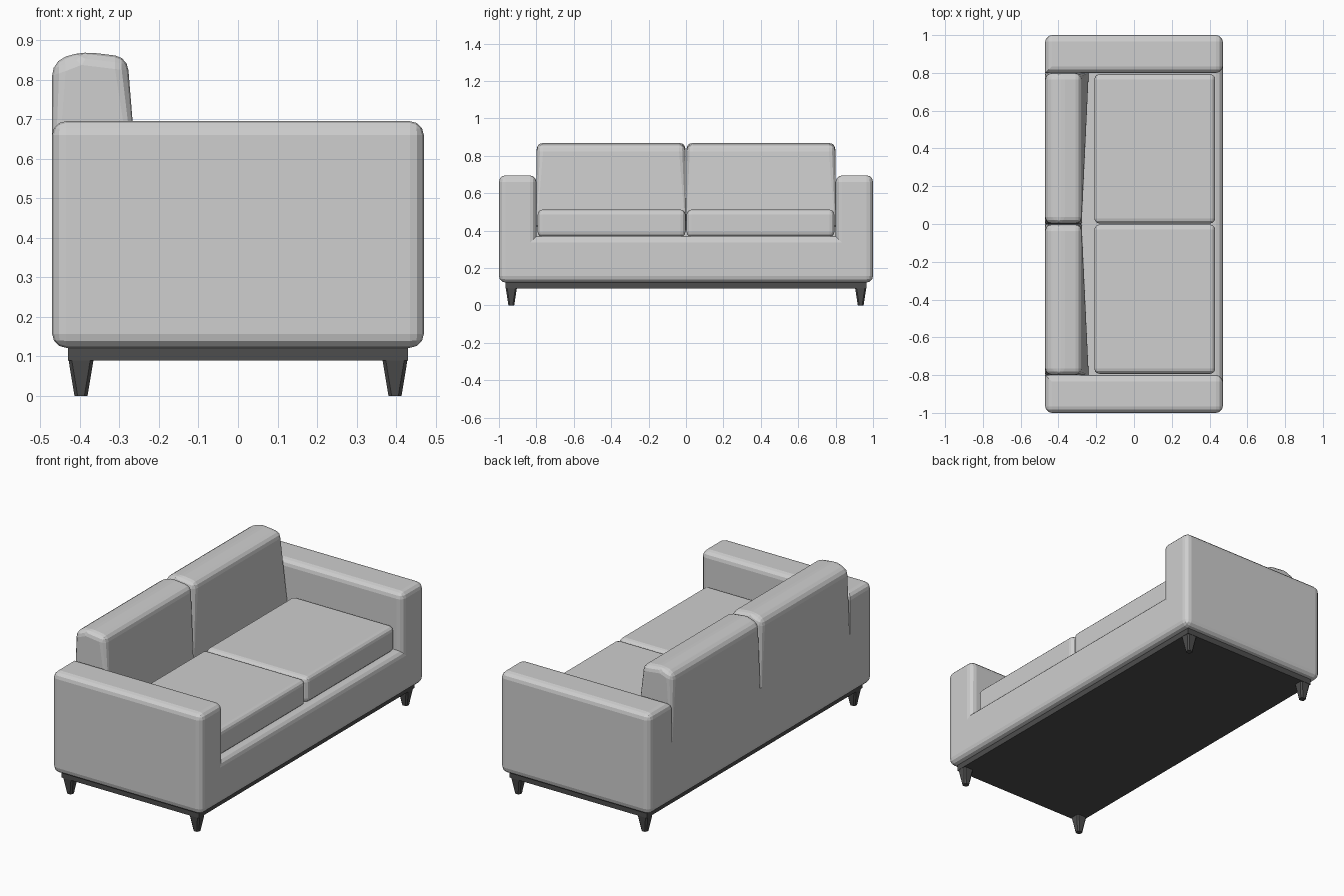
import bpy, bmesh
from mathutils import Vector

if "Cube" in bpy.data.objects:
    bpy.data.objects.remove(bpy.data.objects["Cube"])


def material(name, v):
    m = bpy.data.materials.new(name)
    m.diffuse_color = (v, v, v, 1)
    m.use_nodes = True
    m.node_tree.nodes["Principled BSDF"].inputs["Base Color"].default_value = m.diffuse_color
    return m


FABRIC = material("light grey fabric", 0.62)
WOOD = material("dark grey wood", 0.075)


def finish(bm, name, mat):
    bmesh.ops.recalc_face_normals(bm, faces=bm.faces[:])
    me = bpy.data.meshes.new(name)
    bm.to_mesh(me)
    bm.free()
    me.materials.append(mat)
    ob = bpy.data.objects.new(name, me)
    bpy.context.collection.objects.link(ob)
    return ob


def prism(points, depth):
    """Extrude a polygon of 3D points along a vector."""
    bm = bmesh.new()
    f = bm.faces.new([bm.verts.new(p) for p in points])
    g = bmesh.ops.extrude_face_region(bm, geom=[f])
    bmesh.ops.translate(bm, vec=Vector(depth),
                        verts=[v for v in g["geom"] if isinstance(v, bmesh.types.BMVert)])
    # keep the starting cap so that the solid is closed
    if not f.is_valid or len(bm.faces) < len(points) + 2:
        bmesh.ops.holes_fill(bm, edges=bm.edges[:], sides=0)
    bmesh.ops.recalc_face_normals(bm, faces=bm.faces[:])
    return bm


def bevel(bm, offset, keep=lambda a, b: True, segments=3):
    edges = [e for e in bm.edges if keep(e.verts[0].co, e.verts[1].co)]
    bmesh.ops.bevel(bm, geom=edges, offset=offset, segments=segments,
                    profile=0.5, affect='EDGES', clamp_overlap=True)


def box(x0, x1, y0, y1, z0, z1):
    return prism([(x0, y0, z0), (x1, y0, z0), (x1, y1, z0), (x0, y1, z0)], (0, 0, z1 - z0))


def near(a, b):
    return abs(a - b) < 1e-4


# Body: base and both arms as one U-shaped profile
profile = [(-1, .122), (1, .122), (1, .695), (.8, .695), (.8, .37),
           (-.8, .37), (-.8, .695), (-1, .695)]
bm = prism([(-.47, y, z) for y, z in profile], (.94, 0, 0))


def body_edge(a, b):
    inner = all(near(abs(p.y), .8) for p in (a, b))
    low = all(near(p.z, .37) for p in (a, b))
    rear = all(near(p.x, -.47) for p in (a, b))
    if inner and low and a.y * b.y > 0:
        return False                      # concave seams
    return not (rear and (inner or low))  # rear seams stay flush with the back


bevel(bm, .035, body_edge)
finish(bm, "body_with_arms", FABRIC)

# Lower back, flush with the rear of the body
finish(box(-.47, -.3, -.8, .8, .36, .47), "lower_back", FABRIC)

for side, s in (("left", -1), ("right", 1)):
    # Back cushion with a crowned top, gaps tapering shut toward its foot
    y0, y1 = .003, .798
    pts = [(-.47, .37), (-.47, .845), (-.40, .872), (-.277, .857), (-.277, .37)]
    bm = prism([(x, s * y0, z) for x, z in pts], (0, s * (y1 - y0), 0))
    bevel(bm, .034, lambda a, b: not (near(a.z, .37) and near(b.z, .37)))
    for v in bm.verts:
        if v.co.z < .371:
            outer = abs(v.co.y) > .4
            v.co.y = s * (.8 if outer else 0)
            v.co.x = -.47 if v.co.x < -.38 else (-.24 if outer else -.277)
    bmesh.ops.remove_doubles(bm, verts=bm.verts[:], dist=1e-4)
    bmesh.ops.triangulate(bm, faces=[f for f in bm.faces if len(f.verts) > 4])
    finish(bm, "back_cushion_" + side, FABRIC)

    # Seat cushion
    ya, yb = sorted((s * .003, s * .793))
    bm = box(-.21, .43, ya, yb, .365, .512)
    bevel(bm, .027)
    finish(bm, "seat_cushion_" + side, FABRIC)

# Plinth under the body
finish(box(-.43, .43, -.965, .965, .09, .13), "plinth", WOOD)

# Four tapered legs
for xn, sx in (("rear", -1), ("front", 1)):
    for yn, sy in (("left", -1), ("right", 1)):
        bm = box(-.033, .033, -.031, .031, 0, .1)
        for v in bm.verts:
            if v.co.z < .01:
                v.co.x *= .5
                v.co.y *= .5
        bevel(bm, .008, lambda a, b: abs(a.z - b.z) > .05, 1)
        bmesh.ops.translate(bm, vec=(sx * .397, sy * .934, 0), verts=bm.verts[:])
        finish(bm, xn + "_leg_" + yn, WOOD)
